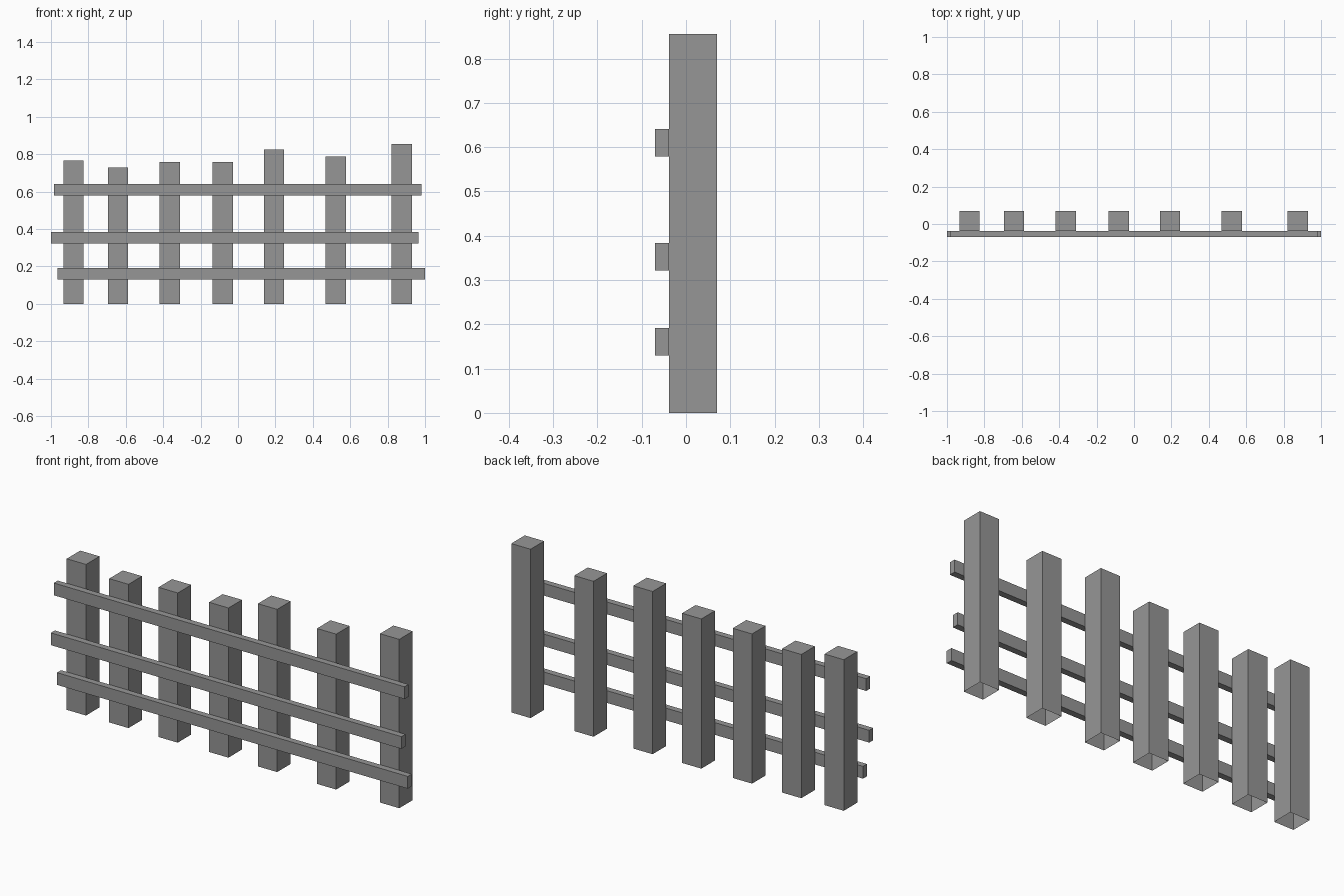
import bpy
import bmesh
from mathutils import Matrix, Vector

cube = bpy.data.objects.get("Cube")
if cube:
    bpy.data.objects.remove(cube, do_unlink=True)

grey = bpy.data.materials.new("plain grey")
grey.use_nodes = True
grey.diffuse_color = (0.305, 0.305, 0.305, 1)
grey.node_tree.nodes["Principled BSDF"].inputs["Base Color"].default_value = grey.diffuse_color


def box(name, low, high, open_base=False):
    """Flat-sided box between two corners, optionally without its underside."""
    low, high = Vector(low), Vector(high)
    bm = bmesh.new()
    bmesh.ops.create_cube(bm, size=1, matrix=Matrix.LocRotScale(
        (low + high) / 2, None, high - low))
    bm.normal_update()
    if open_base:
        under = [f for f in bm.faces if f.normal.z < -0.5]
        bmesh.ops.delete(bm, geom=under, context='FACES')
    mesh = bpy.data.meshes.new(name)
    bm.to_mesh(mesh)
    bm.free()
    mesh.materials.append(grey)
    obj = bpy.data.objects.new(name, mesh)
    bpy.context.collection.objects.link(obj)
    return obj


FRONT, JOINT, BACK = -0.07, -0.038, 0.07
POST_WIDTH = 0.108
RAIL_LENGTH, RAIL_HEIGHT = 1.965, 0.062

# Upright posts: centre x and height, hollow underneath
posts = [(-0.879, 0.765), (-0.641, 0.728), (-0.365, 0.758), (-0.081, 0.758),
         (0.192, 0.824), (0.523, 0.787), (0.876, 0.855)]
for i, (x, height) in enumerate(posts, 1):
    box(f"post_{i}", (x - POST_WIDTH / 2, JOINT, 0),
        (x + POST_WIDTH / 2, BACK, height), open_base=True)

# Staggered rails across the front: left end and underside height
rails = {"bottom_rail": (-0.965, 0.13), "middle_rail": (-1.0, 0.322),
         "top_rail": (-0.983, 0.579)}
for name, (x, z) in rails.items():
    box(name, (x, FRONT, z), (x + RAIL_LENGTH, JOINT, z + RAIL_HEIGHT))
